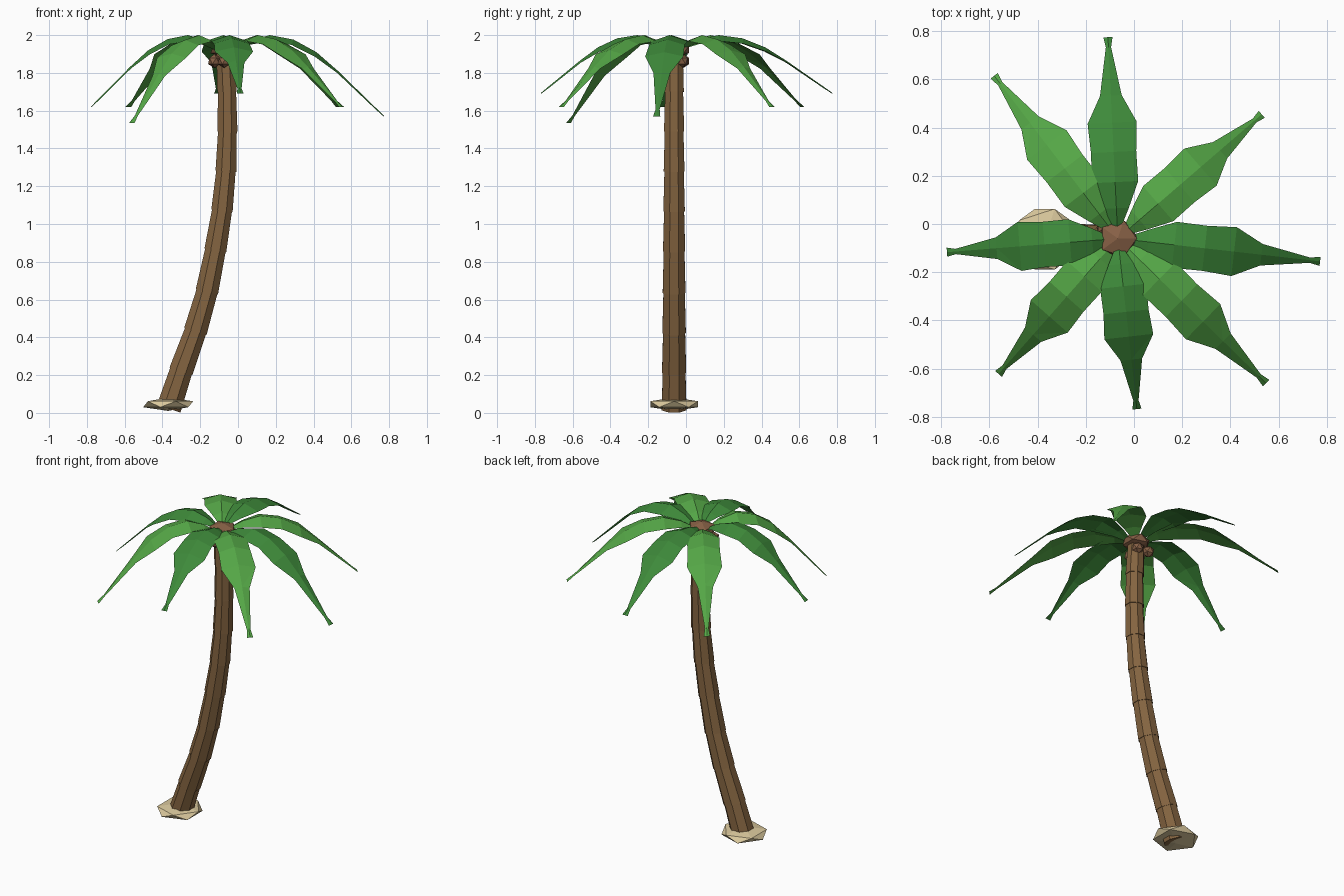
import bpy, bmesh, math
from mathutils import Vector, Matrix

if "Cube" in bpy.data.objects:
    bpy.data.objects.remove(bpy.data.objects["Cube"], do_unlink=True)


def material(name, *srgb):
    m = bpy.data.materials.new(name)
    m.use_nodes = True
    col = [((c / 255 + 0.055) / 1.055) ** 2.4 for c in srgb] + [1]
    m.diffuse_color = col
    bsdf = next(n for n in m.node_tree.nodes if n.type == 'BSDF_PRINCIPLED')
    bsdf.inputs["Base Color"].default_value = col
    bsdf.inputs["Roughness"].default_value = 0.9
    return m


BARK = material("bark brown", 132, 100, 64)
NUT = material("nut brown", 136, 97, 70)
SAND = material("pale sand", 220, 202, 158)
LIGHT = material("light leaf green", 84, 166, 70)
DARK = material("deep leaf green", 62, 138, 58)


def finish(bm, name, mat):
    me = bpy.data.meshes.new(name)
    bm.to_mesh(me)
    bm.free()
    me.materials.append(mat)
    ob = bpy.data.objects.new(name, me)
    bpy.context.collection.objects.link(ob)
    return ob


def bridge(bm, a, b):
    n = len(a)
    for i in range(n):
        bm.faces.new((a[i], a[(i + 1) % n], b[(i + 1) % n], b[i]))


def ball(name, mat, loc, r, flat=1.0):
    bm = bmesh.new()
    bmesh.ops.create_icosphere(bm, subdivisions=1, radius=r)
    bmesh.ops.transform(bm, verts=bm.verts,
                        matrix=Matrix.Translation(loc) @ Matrix.Diagonal((1, 1, flat, 1)))
    return finish(bm, name, mat)


CY = -0.063

# Trunk: stacked tapered segments along a leaning curve
path = [(-0.367, 0.022), (-0.302, 0.22), (-0.226, 0.43), (-0.165, 0.64), (-0.12, 0.86),
        (-0.085, 1.07), (-0.064, 1.28), (-0.056, 1.49), (-0.058, 1.70), (-0.069, 1.92)]
pts = [Vector((x, CY, z)) for x, z in path]
last = len(pts) - 1
bm = bmesh.new()


def trunk_ring(i, r):
    d = (pts[min(i + 1, last)] - pts[max(i - 1, 0)]).normalized()
    side = Vector((0, 1, 0)).cross(d)
    ring = []
    for k in range(8):
        a = (k + 0.5) * math.tau / 8
        ring.append(bm.verts.new(pts[i] + side * r * math.cos(a) + Vector((0, r * math.sin(a), 0))))
    return ring


for i in range(last):
    r = 0.071 - 0.0019 * i
    low, high = trunk_ring(i, r), trunk_ring(i + 1, r - 0.006)
    bridge(bm, low, high)
    bm.faces.new(low[::-1])
    bm.faces.new(high)
finish(bm, "trunk", BARK)

# Sand mound, crown heart and nuts
ball("sand_mound", SAND, (-0.37, CY, 0.046), 0.148, 0.24)
ball("crown_heart", NUT, (-0.067, -0.06, 1.923), 0.088, 0.48)
for i, (x, y) in enumerate([(-0.125, -0.1), (-0.073, -0.122), (-0.122, -0.015), (-0.048, -0.022)]):
    ball(f"nut_{i + 1}", NUT, (x, y, 1.863), 0.037)

# Leaf rows: position along leaf, share of drop, half width, edge droop, thickness
ROWS = [(0.06, 0.17, 0.018, 0.006, 0.01), (0.15, 0.07, 0.052, 0.02, 0.012),
        (0.28, 0.0, 0.096, 0.032, 0.012), (0.43, 0.055, 0.094, 0.028, 0.012),
        (0.575, 0.21, 0.102, 0.022, 0.01), (0.71, 0.44, 0.045, 0.01, 0.0),
        (0.95, 0.91, 0.011, 0.002, -0.006), (1.0, 1.0, 0.019, 0.0, -0.004)]


def leaf(name, mat, tip):
    start = Vector((-0.067, -0.06, 0))
    out = Vector((tip[0], tip[1], 0)) - start
    side = Vector((0, 0, 1)).cross(out.normalized())
    bm = bmesh.new()
    rings = []
    for t, f, w, droop, thick in ROWS:
        c = start + out * t
        c.z = 2.0 - (2.0 - tip[2]) * f
        down = Vector((0, 0, -1))
        ring = [c + side * w + down * droop, c + down * thick,
                c - side * w + down * droop, c]
        # the flat underside follows the roof shape, slightly below it
        ring[1] = c + down * thick
        rings.append([bm.verts.new(p) for p in ring])
    for a, b in zip(rings, rings[1:]):
        bridge(bm, a, b)
    bm.faces.new(rings[0][::-1])
    return finish(bm, name, mat)


tips = [("back", (-0.108, 0.775, 1.69)), ("back_left", (0.53, 0.455, 1.62)),
        ("left", (0.772, -0.155, 1.57)), ("front_left", (0.548, -0.66, 1.62)),
        ("front", (0.012, -0.768, 1.69)), ("front_right", (-0.562, -0.622, 1.535)),
        ("right", (-0.776, -0.117, 1.62)), ("back_right", (-0.58, 0.615, 1.62))]
for i, (name, tip) in enumerate(tips):
    leaf("leaf_" + name, LIGHT if i % 2 else DARK, tip)
